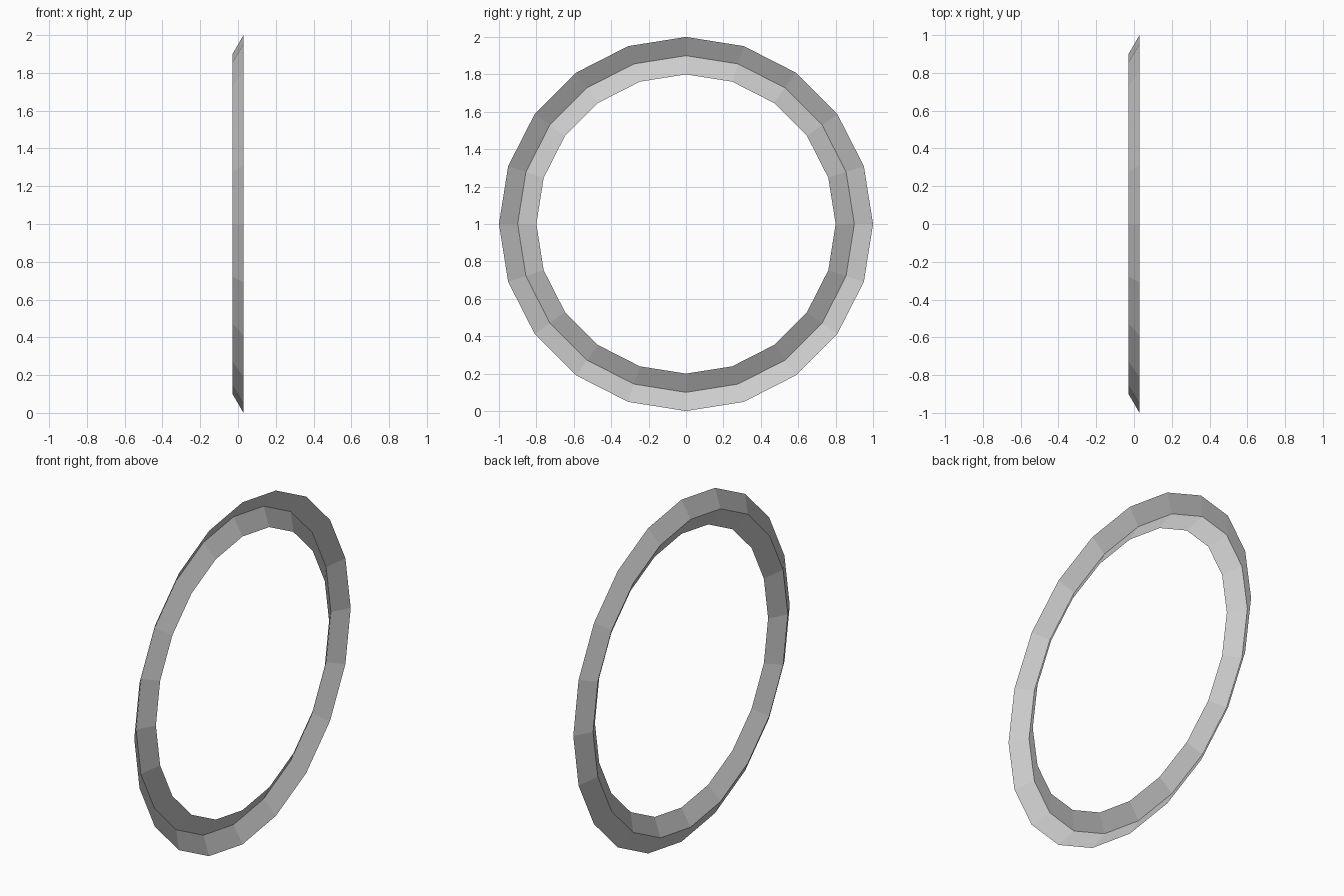
import bpy, bmesh
from math import radians
from mathutils import Vector

if "Cube" in bpy.data.objects:
    bpy.data.objects.remove(bpy.data.objects["Cube"])

SIDES = 20
# Open V cross-section as (x, radius): outer rim, valley, inner rim
PROFILE = [(0.029, 1.0), (-0.029, 0.9), (0.029, 0.8)]

# Ring: the V profile spun round the x axis
bm = bmesh.new()
verts = [bm.verts.new((x, 0, 1 + r)) for x, r in PROFILE]
edges = [bm.edges.new(pair) for pair in zip(verts, verts[1:])]
bmesh.ops.spin(bm, geom=verts + edges, cent=Vector((0, 0, 1)), axis=Vector((1, 0, 0)),
               angle=radians(360), steps=SIDES, use_duplicate=False)
bmesh.ops.remove_doubles(bm, verts=bm.verts[:], dist=1e-4)

# Face the outside of the V towards -x
bm.normal_update()
bmesh.ops.reverse_faces(bm, faces=[f for f in bm.faces if f.normal.x > 0])

mesh = bpy.data.meshes.new("grooved_ring")
bm.to_mesh(mesh)
bm.free()
ring = bpy.data.objects.new("grooved_ring", mesh)
bpy.context.collection.objects.link(ring)
